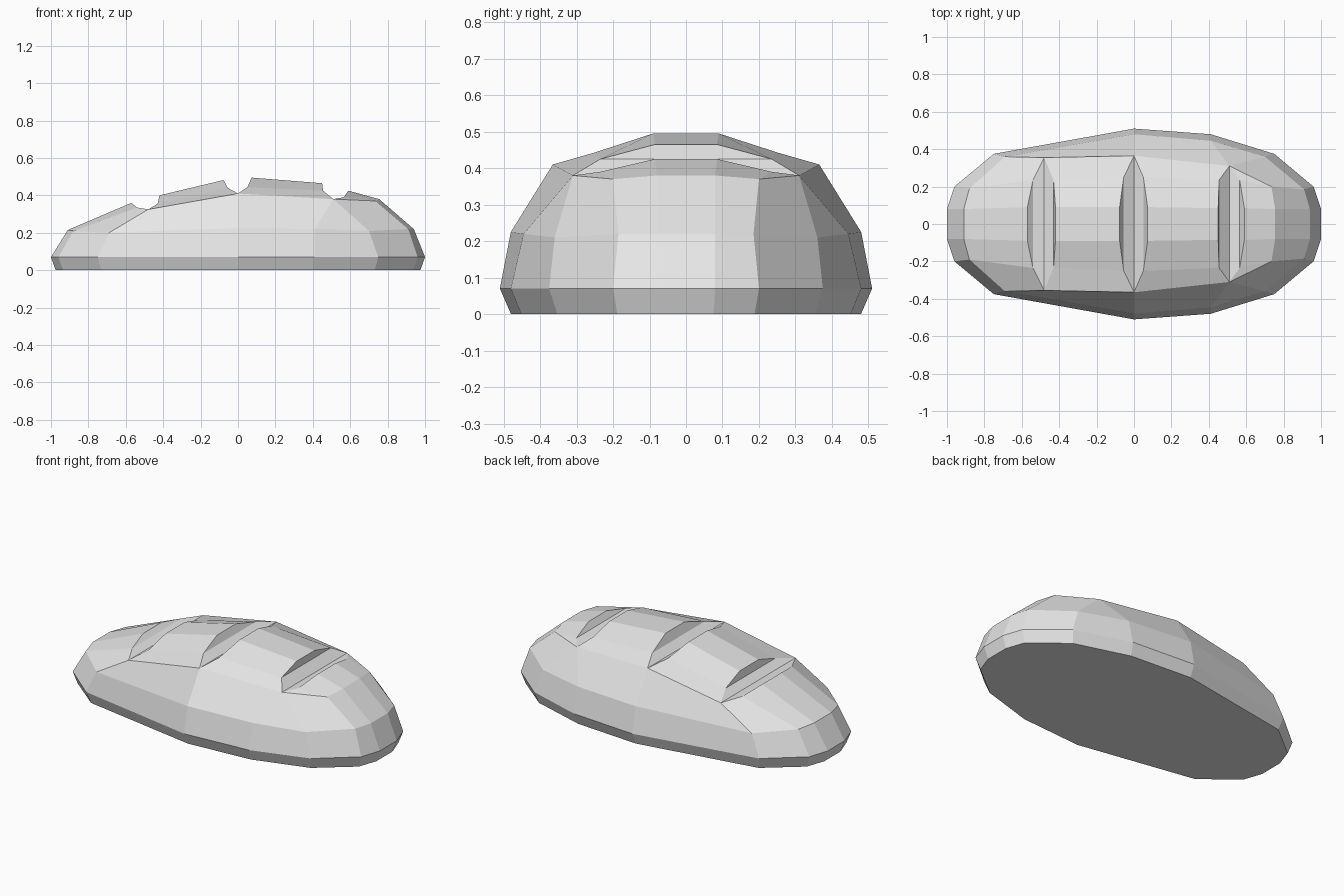
import bpy
import bmesh
from mathutils import Vector

cube = bpy.data.objects.get("Cube")
if cube:
    bpy.data.objects.remove(cube, do_unlink=True)

crust = bpy.data.materials.new("pale_grey_crust")
crust.use_nodes = True
crust.diffuse_color = (0.8, 0.8, 0.8, 1)
crust.node_tree.nodes["Principled BSDF"].inputs["Base Color"].default_value = (0.8, 0.8, 0.8, 1)

bm = bmesh.new()


def face(points):
    unique = list(dict.fromkeys(points))
    if len(unique) > 2:
        bm.faces.new([bm.verts.new(Vector(p)) for p in unique])


def flip(p):
    return (p[0], -p[1], p[2])


def bridge(a, b):
    """Join two half sections on both sides, and across the middle."""
    for i in range(len(a) - 1):
        quad = [a[i], a[i + 1], b[i + 1], b[i]]
        face(quad)
        face([flip(p) for p in quad])


def span(p, q):
    """Face between two points and their mirror images."""
    face([p, q, flip(q), flip(p)])


# Half outlines, from the right-hand end round to the left-hand end
rim = [(1, .08, .07), (.96, .2, .07), (.75, .375, .07), (.41, .48, .07),
       (0, .51, .07), (-.75, .375, .07), (-.96, .2, .07), (-1, .08, .07)]
base = [(x * .975, y * .94, 0) for x, y, z in rim]
shoulder = [(.94, .08, .22), (.91, .185, .22), (.7, .36, .21), (.41, .445, .22),
            (0, .48, .225), (-.69, .36, .2), (-.88, .19, .21), (-.91, .08, .215)]

# Base and side walls
face(base + [flip(p) for p in reversed(base)])
for lower, upper in ((base, rim), (rim, shoulder)):
    bridge(lower, upper)
    for end in (0, -1):
        span(lower[end], upper[end])

# Score cuts: left lip, left wall foot, floor end, right wall foot, right lip
cuts = [
    [(-.57, .09, .36), (-.54, .235, .335), (-.48, .355, .325), (-.43, .235, .355), (-.42, .09, .4)],
    [(-.077, .09, .482), (-.055, .25, .44), (0, .365, .41), (.05, .25, .443), (.073, .09, .495)],
    [(.45, .085, .465), (.455, .235, .425), (.51, .31, .38), (.565, .235, .39), (.59, .085, .425)],
]
for cut in cuts:
    for p, q in zip(cut, cut[1:]):
        span(p, q)

# Top crust panels between the cuts
tail = [shoulder[7], shoulder[6], shoulder[5]]
tip = [(.755, .08, .38), (.735, .2, .37), cuts[2][2]]
starts = [tail] + [cut[:1:-1] for cut in cuts]
stops = [cut[:3] for cut in cuts] + [tip]
for a, b in zip(starts, stops):
    bridge(a, b)
    span(a[0], b[0])

# Upper sides, from the rounded end to the tapered tail
ends = [cut[2] for cut in cuts]
bridge(tip[:2] + [ends[2], ends[2], ends[1], ends[0]], shoulder[:6])
span(tip[0], shoulder[0])

bmesh.ops.remove_doubles(bm, verts=bm.verts, dist=.0005)
bmesh.ops.recalc_face_normals(bm, faces=bm.faces)

mesh = bpy.data.meshes.new("bread_loaf")
bm.to_mesh(mesh)
bm.free()
mesh.materials.append(crust)
loaf = bpy.data.objects.new("bread_loaf", mesh)
bpy.context.scene.collection.objects.link(loaf)
